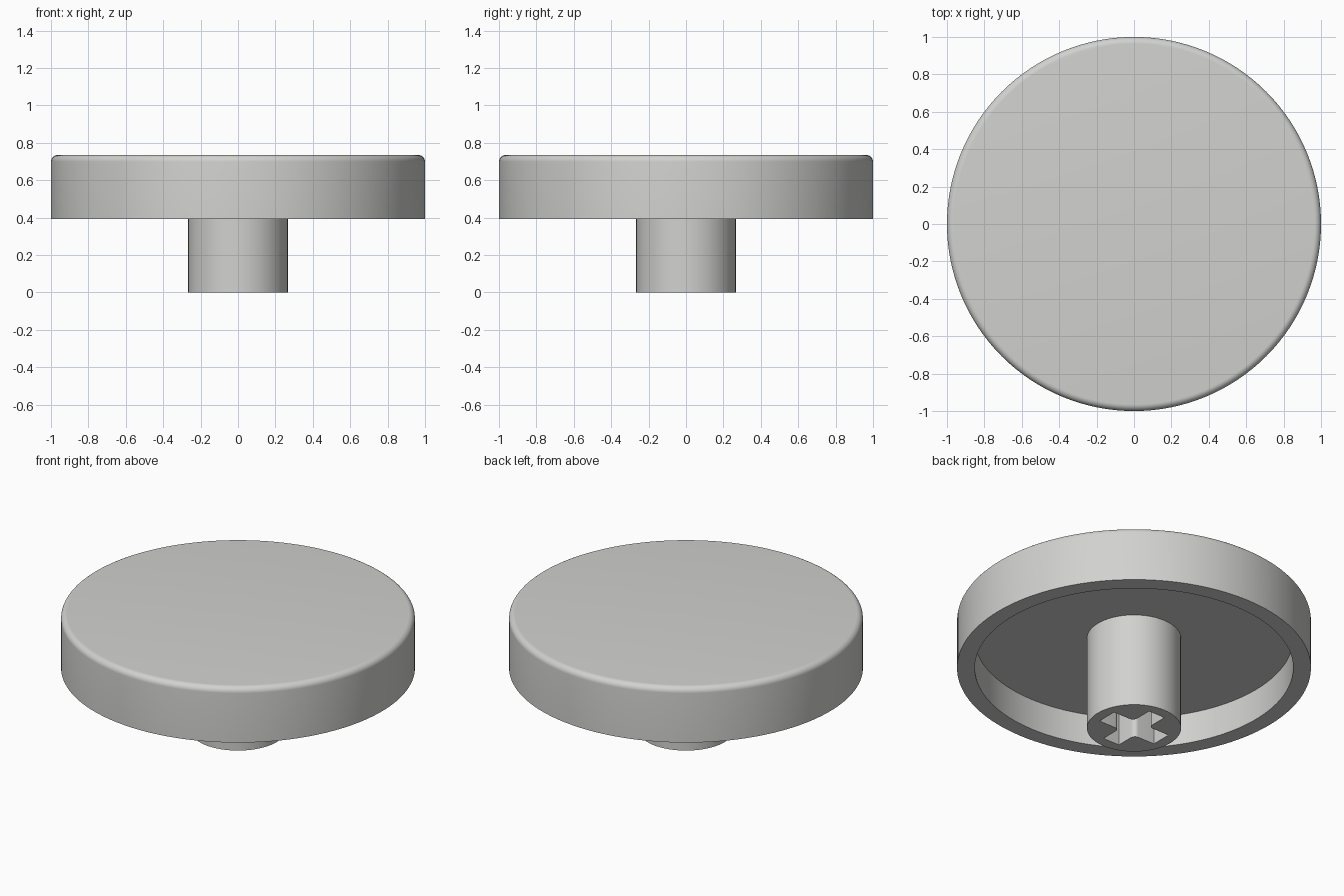
import bpy, bmesh, math
from mathutils import Matrix

if "Cube" in bpy.data.objects:
    bpy.data.objects.remove(bpy.data.objects["Cube"])

grey = bpy.data.materials.new("light_grey")
grey.diffuse_color = (0.64, 0.64, 0.63, 1)
grey.use_nodes = True
grey.node_tree.nodes["Principled BSDF"].inputs["Base Color"].default_value = grey.diffuse_color


def make_object(name, bm):
    bmesh.ops.recalc_face_normals(bm, faces=bm.faces)
    mesh = bpy.data.meshes.new(name)
    bm.to_mesh(mesh)
    bm.free()
    mesh.materials.append(grey)
    ob = bpy.data.objects.new(name, mesh)
    bpy.context.collection.objects.link(ob)
    return ob


def activate(ob):
    bpy.ops.object.select_all(action='DESELECT')
    ob.select_set(True)
    bpy.context.view_layer.objects.active = ob


def smooth(ob):
    activate(ob)
    bpy.ops.object.shade_smooth_by_angle(angle=math.radians(30))


def lathe(name, profile, steps):
    """Revolve an (r, z) profile around the z axis; it starts and ends on the axis."""
    bm = bmesh.new()
    verts = [bm.verts.new((r, 0, z)) for r, z in profile]
    edges = [bm.edges.new(pair) for pair in zip(verts, verts[1:])]
    bmesh.ops.spin(bm, geom=verts + edges, cent=(0, 0, 0), axis=(0, 0, 1),
                   angle=math.tau, steps=steps, use_merge=True)
    bmesh.ops.remove_doubles(bm, verts=bm.verts, dist=1e-5)
    return make_object(name, bm)


# Round cap: hollow underside, rounded top edge
TOP, RIM, CEILING, FILLET = 0.735, 0.392, 0.585, 0.036
arc = [(1 - FILLET + FILLET * math.cos(a), TOP - FILLET + FILLET * math.sin(a))
       for a in (math.pi / 2 * i / 8 for i in range(9))]
cap = lathe("cap", [(0, CEILING), (0.9, CEILING), (0.9, RIM), (1, RIM)] + arc + [(0, TOP)], 128)
smooth(cap)

# Stem: cylinder running slightly into the cap
bm = bmesh.new()
bmesh.ops.create_cone(bm, cap_ends=True, segments=64, radius1=0.266, radius2=0.266,
                      depth=0.62, matrix=Matrix.Translation((0, 0, 0.31)))
stem = make_object("stem", bm)

# Cross-shaped socket with rounded inner corners, cut into the stem's underside
LENGTH, HALF_X_ARM, HALF_Y_ARM, ROUND, DEPTH = 0.2, 0.064, 0.056, 0.03, 0.4
quarter = [(LENGTH, HALF_X_ARM)]
for i in range(7):
    a = math.pi / 2 * i / 6
    quarter.append((HALF_Y_ARM + ROUND - ROUND * math.sin(a),
                    HALF_X_ARM + ROUND - ROUND * math.cos(a)))
quarter.append((HALF_Y_ARM, LENGTH))
outline = []
for sx, sy in ((1, 1), (-1, 1), (-1, -1), (1, -1)):
    pts = [(x * sx, y * sy) for x, y in quarter]
    outline += pts if sx * sy > 0 else pts[::-1]
bm = bmesh.new()
face = bm.faces.new([bm.verts.new((x, y, -0.1)) for x, y in outline])
ext = bmesh.ops.extrude_face_region(bm, geom=[face])
bmesh.ops.translate(bm, vec=(0, 0, DEPTH + 0.1),
                    verts=[v for v in ext["geom"] if isinstance(v, bmesh.types.BMVert)])
cutter = make_object("socket_cutter", bm)
cutter.hide_render = True

cut = stem.modifiers.new("socket", 'BOOLEAN')
cut.operation = 'DIFFERENCE'
cut.solver = 'EXACT'
cut.object = cutter
activate(stem)
bpy.ops.object.modifier_apply(modifier=cut.name)
bpy.data.objects.remove(cutter)
smooth(stem)
